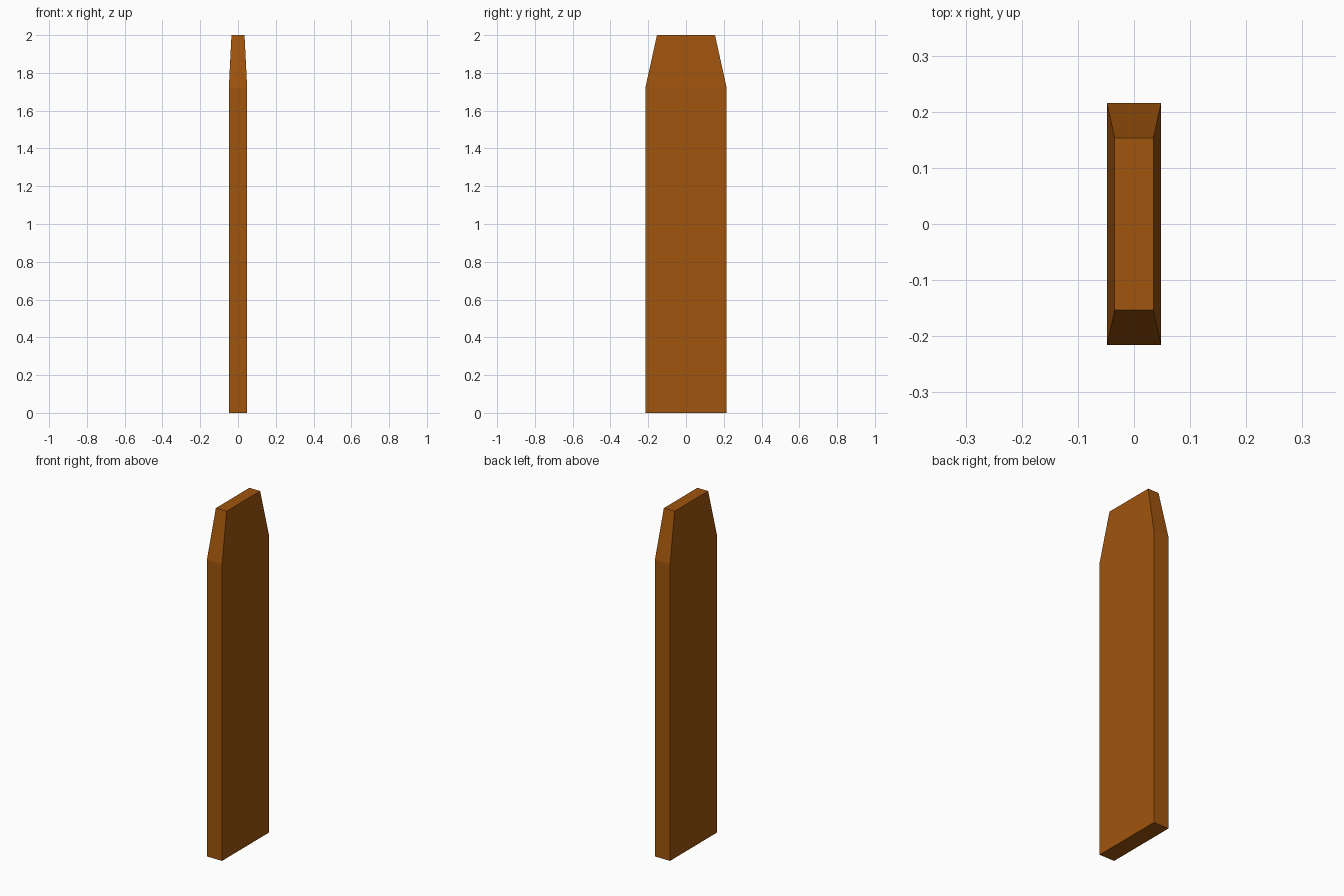
import bpy, bmesh
from mathutils import Vector

if "Cube" in bpy.data.objects:
    bpy.data.objects.remove(bpy.data.objects["Cube"])

HALF_X, HALF_Y = 0.0485, 0.2155
SHOULDER, TOP, TAPER = 1.72, 2.0, 0.713

# Plank body: rectangle extruded up to the shoulder, then to a tapered tip
bm = bmesh.new()
base = bm.faces.new([bm.verts.new((sx * HALF_X, sy * HALF_Y, 0))
                     for sx, sy in ((-1, -1), (1, -1), (1, 1), (-1, 1))])


def extrude_up(face, height, scale=1.0):
    new = bmesh.ops.extrude_face_region(bm, geom=[face])["geom"]
    cap = next(g for g in new if isinstance(g, bmesh.types.BMFace))
    for v in cap.verts:
        v.co = Vector((v.co.x * scale, v.co.y * scale, v.co.z + height))
    return cap


bottom_verts = list(base.verts)
shoulder = extrude_up(base, SHOULDER)
tip_verts = bmesh.ops.extrude_discrete_faces(bm, faces=[shoulder])["faces"][0].verts
for v in tip_verts:
    v.co = Vector((v.co.x * TAPER, v.co.y * TAPER, TOP))

# Close the underside if the extrusion left it open
if not any(all(v.co.z < 1e-6 for v in f.verts) for f in bm.faces):
    bm.faces.new([v for v in bottom_verts if v.is_valid])
bmesh.ops.recalc_face_normals(bm, faces=bm.faces)

mesh = bpy.data.meshes.new("fence_plank")
bm.to_mesh(mesh)
bm.free()
plank = bpy.data.objects.new("fence_plank", mesh)
bpy.context.collection.objects.link(plank)

# Brown wood
wood = bpy.data.materials.new("brown_wood")
wood.diffuse_color = (0.35, 0.09, 0.004, 1)
wood.use_nodes = True
wood.node_tree.nodes["Principled BSDF"].inputs["Base Color"].default_value = wood.diffuse_color
mesh.materials.append(wood)
